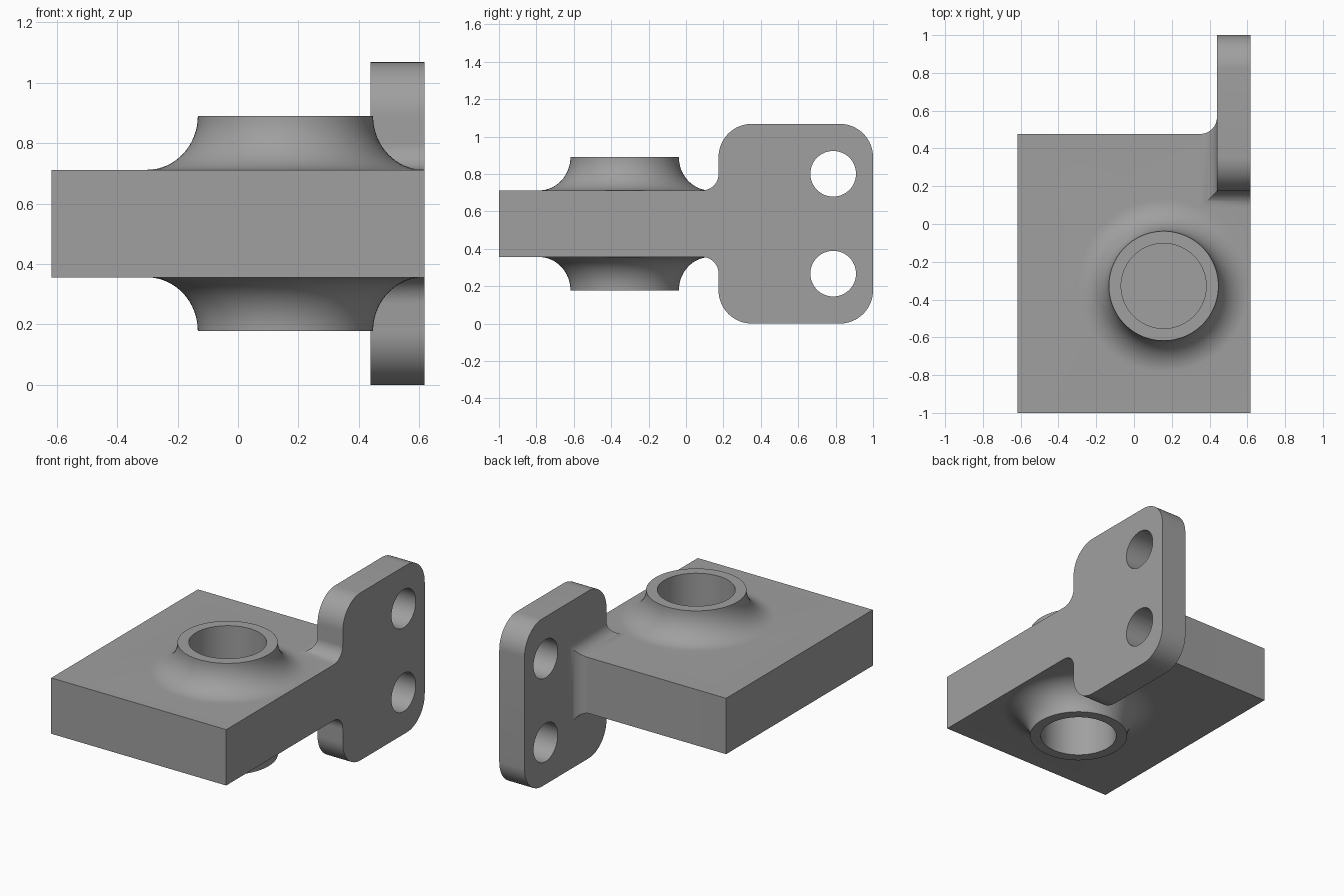
import bpy, bmesh, math

if "Cube" in bpy.data.objects:
    bpy.data.objects.remove(bpy.data.objects["Cube"])

GREY = bpy.data.materials.new("plain grey")
GREY.diffuse_color = (0.35, 0.35, 0.35, 1)
GREY.use_nodes = True
GREY.node_tree.nodes["Principled BSDF"].inputs["Base Color"].default_value = GREY.diffuse_color

XL, XR = -0.617, 0.617          # block sides
XT = 0.439                      # inner face of the flange
YF, YB = 0.174, 0.477           # flange front edge, block back face
Z0, Z1, ZT = 0.356, 0.712, 1.068
BX, BY = 0.157, -0.328          # boss axis


def make(name, bm):
    bmesh.ops.recalc_face_normals(bm, faces=bm.faces)
    me = bpy.data.meshes.new(name)
    bm.to_mesh(me)
    bm.free()
    me.materials.append(GREY)
    ob = bpy.data.objects.new(name, me)
    bpy.context.collection.objects.link(ob)
    return ob


def box(name, lo, hi):
    bm = bmesh.new()
    bmesh.ops.create_cube(bm, size=1)
    for v in bm.verts:
        v.co = [lo[i] if v.co[i] < 0 else hi[i] for i in range(3)]
    return make(name, bm)


def skin(bm, rings):
    """Join closed rings of points with quads."""
    rv = [[bm.verts.new(p) for p in r] for r in rings]
    n = len(rv[0])
    for a, b in zip(rv, rv[1:]):
        for i in range(n):
            j = (i + 1) % n
            bm.faces.new((a[i], a[j], b[j], b[i]))
    return rv


def loft(name, rings):
    bm = bmesh.new()
    rv = skin(bm, rings)
    bm.faces.new(rv[0])
    bm.faces.new(rv[-1])
    return make(name, bm)


def circle(r, z, n=96):
    return [(BX + r * math.cos(2 * math.pi * i / n),
             BY + r * math.sin(2 * math.pi * i / n), z) for i in range(n)]


def combine(target, other, op):
    m = target.modifiers.new(other.name, 'BOOLEAN')
    m.operation, m.solver, m.object = op, 'EXACT', other
    bpy.context.view_layer.objects.active = target
    bpy.ops.object.modifier_apply(modifier=m.name)
    bpy.data.objects.remove(other)


# Main block
body = box("bracket_body", (XL, -1, Z0), (XR, YB, Z1))

# Boss above and below, each with a concave flared foot
N = 16
upper = []
for i in range(N + 1):
    a = math.pi / 2 * i / N
    upper.append((0.458 - 0.168 * math.sin(a), Z1 + 0.178 * (1 - math.cos(a))))
profile = [(r, ZT - z) for r, z in reversed(upper)] + upper
boss = loft("boss", [circle(r, z) for r, z in profile])

# Flange plate with rounded corners
R = 0.178
outline = []
for cy, cz, start in ((1 - R, ZT - R, 0), (YF + R, ZT - R, 90),
                      (YF + R, R, 180), (1 - R, R, 270)):
    for i in range(17):
        a = math.radians(start + 90 * i / 16)
        outline.append((cy + R * math.cos(a), cz + R * math.sin(a)))
flange = loft("flange", [[(x, y, z) for y, z in outline] for x in (XT, XR)])

# Mitred concave fillet where the block meets the flange
F = 0.088
rings = []
for i in range(13):
    a = math.pi / 2 * i / 12
    s, h = F * (1 - math.sin(a)), F * (1 - math.cos(a))
    zt, zb, x, y = Z1 + h, Z0 - h, XT - s, YF - s
    rings.append([(XR, y, zt), (x, y, zt), (x, YB + h, zt),
                  (x, YB + h, zb), (x, y, zb), (XR, y, zb)])
bm = bmesh.new()
rv = skin(bm, rings)
for r in (rv[0], rv[-1]):
    bm.faces.new((r[0], r[1], r[4], r[5]))
    bm.faces.new((r[1], r[2], r[3], r[4]))
fillet = make("fillet", bm)

for part in (flange, fillet, boss):
    combine(body, part, 'UNION')

# Bores from both ends of the boss, leaving a web between them
for za, zb in ((0.1, 0.445), (0.623, 1.0)):
    combine(body, loft("bore", [circle(0.225, za), circle(0.225, zb)]), 'DIFFERENCE')

# Two bolt holes through the flange
for hz in (0.267, 0.801):
    ring = [(0.787 + 0.122 * math.cos(math.pi * i / 32),
             hz + 0.122 * math.sin(math.pi * i / 32)) for i in range(64)]
    combine(body, loft("bolt_hole", [[(x, y, z) for y, z in ring] for x in (0.3, 0.8)]),
            'DIFFERENCE')

bpy.ops.object.select_all(action='DESELECT')
body.select_set(True)
bpy.context.view_layer.objects.active = body
bpy.ops.object.shade_smooth_by_angle(angle=math.radians(30))
